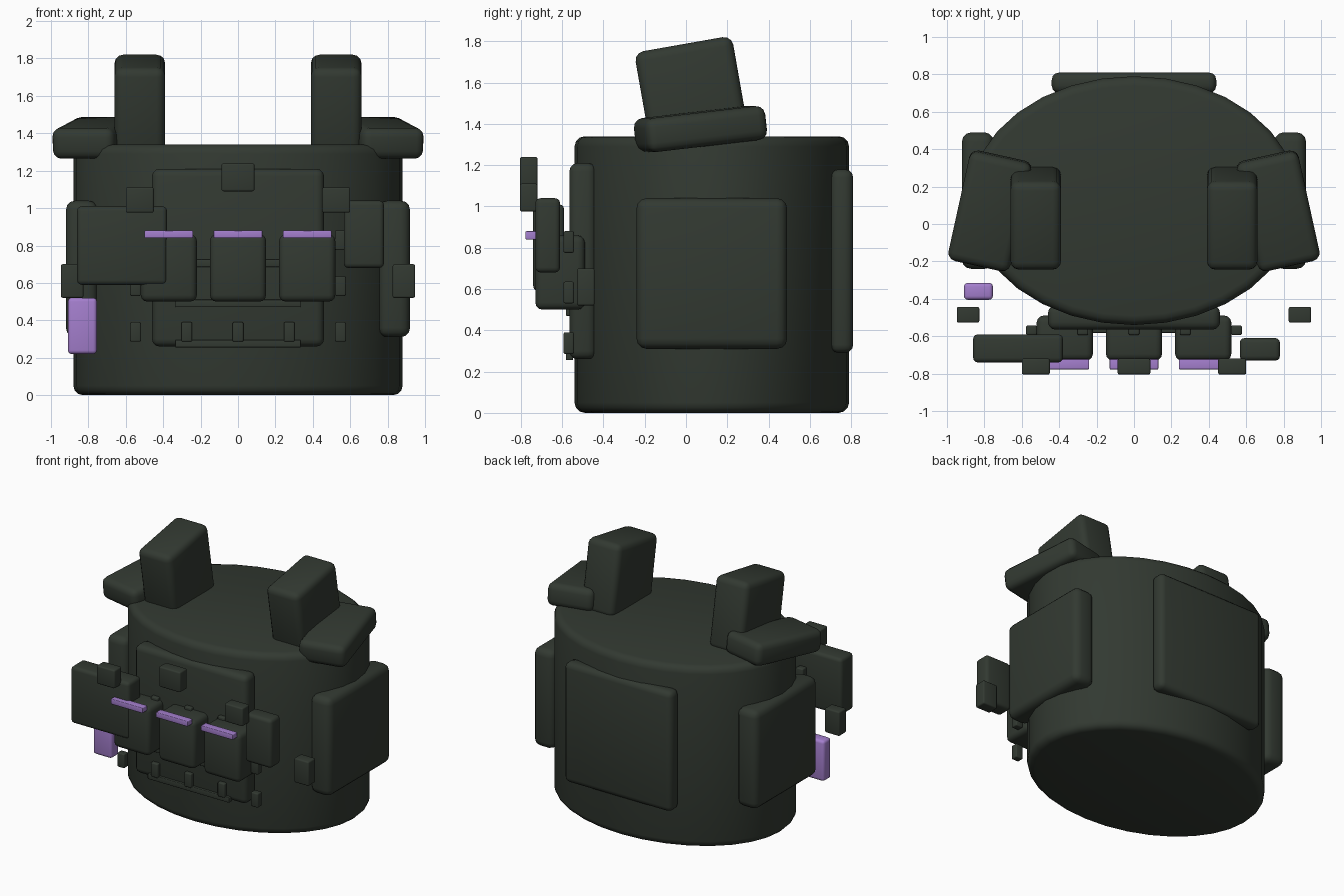
import bpy
import bmesh
from math import radians
from mathutils import Matrix

cube = bpy.data.objects.get("Cube")
if cube:
    bpy.data.objects.remove(cube, do_unlink=True)


def material(name, rgb):
    mat = bpy.data.materials.new(name)
    mat.use_nodes = True
    mat.diffuse_color = (*rgb, 1)
    mat.node_tree.nodes["Principled BSDF"].inputs["Base Color"].default_value = (*rgb, 1)
    return mat


GREEN = material("dark olive green", (0.032, 0.041, 0.031))
PURPLE = material("soft purple", (0.37, 0.21, 0.61))


def finish(name, bm, mat, loc, rot=(0, 0, 0)):
    """Turn a bmesh into a smooth shaded, coloured object."""
    mesh = bpy.data.meshes.new(name)
    bm.to_mesh(mesh)
    bm.free()
    mesh.materials.append(mat)
    obj = bpy.data.objects.new(name, mesh)
    bpy.context.collection.objects.link(obj)
    obj.location = loc
    obj.rotation_euler = [radians(a) for a in rot]
    bpy.ops.object.select_all(action="DESELECT")
    obj.select_set(True)
    bpy.context.view_layer.objects.active = obj
    bpy.ops.object.shade_smooth_by_angle(angle=radians(50))
    return obj


def box(name, loc, size, bevel, mat=GREEN, rot=(0, 0, 0)):
    """Box with rounded edges, given by centre and full size."""
    bm = bmesh.new()
    bmesh.ops.create_cube(bm, size=1, matrix=Matrix.Diagonal((*size, 1)))
    bmesh.ops.bevel(bm, geom=bm.edges[:], offset=bevel, segments=3,
                    profile=0.5, affect="EDGES", clamp_overlap=True)
    return finish(name, bm, mat, loc, rot)


# Oval torso with rounded rims
bm = bmesh.new()
bmesh.ops.create_cone(bm, cap_ends=True, segments=32, radius1=1, radius2=1, depth=1.34,
                      matrix=Matrix.Diagonal((0.88, 0.665, 1, 1)))
rims = [e for e in bm.edges if abs(e.verts[0].co.z - e.verts[1].co.z) < 0.01]
bmesh.ops.bevel(bm, geom=rims, offset=0.05, segments=3, profile=0.5, affect="EDGES")
finish("torso", bm, GREEN, (0, 0.125, 0.67))

# Armour plates
box("front_plate", (0, -0.5, 0.735), (0.92, 0.13, 0.95), 0.04)
box("back_plate", (0, 0.755, 0.735), (0.88, 0.11, 0.89), 0.04)

# Paired parts: side panels, shoulder straps and pads, hip clips
for side, s in (("left", 1), ("right", -1)):
    box(side + "_side_panel", (s * 0.835, 0.125, 0.675), (0.17, 0.73, 0.73), 0.05)
    box(side + "_shoulder_strap", (s * 0.525, 0.03, 1.53), (0.27, 0.48, 0.52), 0.045,
        rot=(10, 0, 0))
    box(side + "_shoulder_pad", (s * 0.77, 0.07, 1.375), (0.34, 0.6, 0.165), 0.045,
        rot=(6.5, 0, s * 12.4))
    box(side + "_hip_clip", (s * 0.887, -0.485, 0.61), (0.12, 0.085, 0.18), 0.01)
    box(side + "_chest_buckle", (s * 0.525, -0.762, 1.043), (0.15, 0.085, 0.135), 0.01)
box("centre_buckle", (0, -0.762, 1.165), (0.175, 0.085, 0.15), 0.01)

# Magazine pouches with purple pull strips
for i, name in enumerate(("right", "centre", "left")):
    x = (i - 1) * 0.37
    box(name + "_magazine_pouch", (x, -0.61, 0.68), (0.3, 0.24, 0.36), 0.035)
    box(name + "_pull_strip", (x, -0.75, 0.86), (0.26, 0.055, 0.04), 0.005, PURPLE)

# Webbing: horizontal bands and a grid of loops
for row in range(3):
    box(f"webbing_band_{row + 1}", (0, -0.565, 0.275 + row * 0.215), (0.67, 0.035, 0.04), 0.005)
    for col in range(5):
        box(f"webbing_loop_{row + 1}_{col + 1}",
            ((col - 2) * 0.274, -0.568, 0.338 + row * 0.245), (0.058, 0.05, 0.105), 0.008)

# Accessories
box("utility_pouch", (-0.62, -0.665, 0.8), (0.48, 0.15, 0.42), 0.025)
box("radio_pouch", (0.673, -0.67, 0.86), (0.215, 0.12, 0.36), 0.025)
box("light_stick", (-0.832, -0.36, 0.37), (0.155, 0.09, 0.3), 0.02, PURPLE)
